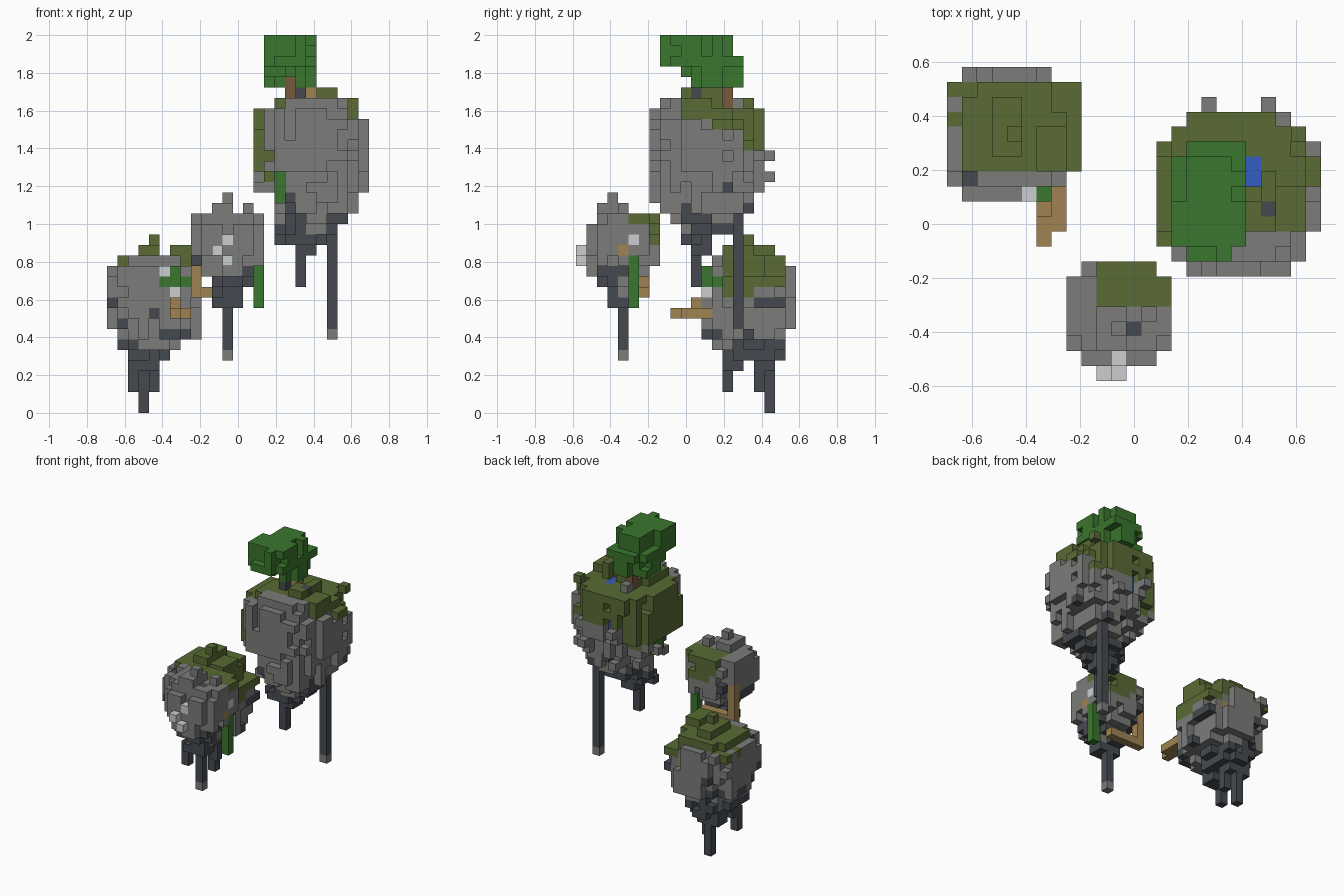
import bpy, bmesh, random
from mathutils import Vector, noise

if "Cube" in bpy.data.objects:
    bpy.data.objects.remove(bpy.data.objects["Cube"], do_unlink=True)

random.seed(7)
UNIT = 1 / 18                      # edge of one block
ORIGIN = Vector((-12.5, -10.5, 0))  # block grid corner, in blocks

COLOURS = {
    "stone": (0.2, 0.2, 0.195),
    "dark_stone": (0.06, 0.068, 0.08),
    "moss": (0.1, 0.147, 0.035),
    "leaf": (0.042, 0.18, 0.027),
    "plank": (0.35, 0.23, 0.085),
    "bark": (0.18, 0.1, 0.045),
    "water": (0.036, 0.11, 0.53),
    "crystal": (0.6, 0.61, 0.62),
}
materials = {}
for name, rgb in COLOURS.items():
    mat = bpy.data.materials.new(name)
    mat.use_nodes = True
    mat.diffuse_color = (*rgb, 1)
    mat.node_tree.nodes["Principled BSDF"].inputs["Base Color"].default_value = (*rgb, 1)
    materials[name] = mat

world = {}   # block position -> (part name, colour name)


def wobble(i, j, k):
    return noise.noise(Vector((i, j, k)) * 0.43 + Vector((3.1, 5.7, 1.3)))


def spans(*axes):
    """Every block in a run; each axis is (start, end) or one index."""
    rx, ry, rz = [range(*a) if isinstance(a, tuple) else range(a, a + 1) for a in axes]
    return [(i, j, k) for i in rx for j in ry for k in rz]


def box(part, colour, *axes):
    for cell in spans(*axes):
        world[cell] = (part, colour)


def carve(*axes):
    for cell in spans(*axes):
        world.pop(cell, None)


def blob(part, colour, layers, top, power, rough):
    """Stack rounded slabs (start level, x0, x1, y0, y1) with ragged columns."""
    ends = [row[0] for row in layers[1:]] + [top]
    column = {}
    for (start, x0, x1, y0, y1), end in zip(layers, ends):
        for i, j, k in spans((x0, x1), (y0, y1), (start, end)):
            bump = column.setdefault((i, j), random.uniform(-rough, rough))
            u = abs(2 * i + 1 - x0 - x1) / (x1 - x0)
            v = abs(2 * j + 1 - y0 - y1) / (y1 - y0)
            if u ** power + v ** power <= 1 + bump + random.uniform(-0.1, 0.1):
                world[i, j, k] = (part, colour)


def paint(part, dark_level, moss_level):
    """Dark undersides, and moss above a level given by position."""
    for (i, j, k), (owner, colour) in list(world.items()):
        if owner != part:
            continue
        w = wobble(i, j, k)
        hanging = (i, j, k - 1) not in world and k < dark_level + 4
        level = moss_level(i, j)
        if k < dark_level + 3 * w or (hanging and w > 0.15):
            world[i, j, k] = (part, "dark_stone")
        elif level is not None and k >= level + w:
            world[i, j, k] = (part, "moss")


# Large island: tapering underside, wide belly, rounded top
blob("large_island", "stone", [
    (15, 18, 20, 11, 13), (16, 16, 21, 10, 13), (17, 16, 22, 10, 15),
    (18, 16, 23, 9, 16), (19, 16, 24, 8, 17), (20, 16, 24, 7, 17),
    (21, 14, 25, 7, 18)], 23, 1.75, 0.25)
blob("large_island", "stone", [(23, 14, 25, 7, 18)], 27, 2.5, 0.15)
blob("large_island", "stone", [
    (27, 14, 25, 7, 18), (28, 14, 24, 7, 18), (29, 16, 24, 8, 14)], 30, 2.1, 0.2)
box("large_island", "stone", 21, (10, 14), 30)
box("large_island", "stone", 20, (10, 12), 30)
box("large_island", "stone", 23, 16, 29)
box("large_island", "stone", 17, 18, 24)
box("large_island", "stone", 21, 18, 22)


def large_moss(i, j):
    if i <= 16:
        return 22 if j >= 9 else None
    if j < 10:
        return None
    if j >= 16:
        return 24.7
    return 26.5 if j >= 13 else 27.3


paint("large_island", 18, large_moss)
carve((14, 17), (7, 13), (20, 23))     # notch that shows the hanging vine
box("large_vine", "leaf", 16, (10, 13), (20, 23))
box("large_island", "stone", 17, 15, 29)
box("large_island", "dark_stone", 21, 11, 30)
box("large_island", "dark_stone", 18, 11, 30)
box("pond", "water", 20, (13, 15), 28)
carve(20, (13, 15), (29, 31))
carve(18, (17, 19), (23, 26))
box("waterfall", "water", 18, 16, (23, 26))
box("large_short_root", "dark_stone", 18, 11, (12, 18))
box("large_long_root", "dark_stone", 21, 15, (8, 19))
box("large_long_root", "stone", 21, 15, 7)

# Tree on the large island
blob("tree_crown", "leaf", [(31, 15, 20, 10, 16)], 33, 1.5, 0.25)
blob("tree_crown", "leaf", [(33, 15, 20, 8, 16)], 34, 2.8, 0.3)
blob("tree_crown", "leaf", [(34, 15, 20, 8, 15)], 36, 1.6, 0.3)
carve((16, 18), (10, 14), 31)
box("tree_trunk", "bark", 17, 14, (28, 33))
box("tree_stump", "plank", 19, 12, 30)

# Middle island
blob("middle_island", "stone", [
    (10, 10, 13, 3, 5), (11, 10, 13, 3, 6), (12, 10, 14, 2, 6),
    (13, 9, 14, 1, 7), (14, 8, 15, 1, 8)], 15, 2, 0.25)
blob("middle_island", "stone", [(15, 8, 15, 1, 8), (18, 8, 15, 2, 8)], 19, 2.8, 0.18)
box("middle_island", "stone", (10, 12), (2, 5), 19)
box("middle_island", "stone", 11, 3, 20)
box("middle_island", "stone", 13, 4, 19)


def middle_moss(i, j):
    if j < 5 or i < 10:
        return None
    return 15.7 if j >= 7 else 17.5


paint("middle_island", 12, middle_moss)
box("middle_island", "dark_stone", 12, 3, 18)
box("middle_root", "dark_stone", 11, 4, (6, 11))
box("middle_root", "stone", 11, 4, 5)
box("middle_vine", "leaf", 14, 5, (10, 15))
carve(11, 1, 17)
for spot in [(10, 0, 15), (11, 0, 14), (11, 1, 16), (14, 5, 16)]:
    box("middle_crystals", "crystal", *spot)
# Broken bridge end under the middle island
carve(8, 7, (14, 16))
box("middle_bridge", "plank", 8, 6, (12, 16))
box("middle_bridge", "plank", (8, 13), 6, 11)
box("middle_bridge", "plank", 14, 4, 15)

# Low island
blob("low_island", "stone", [
    (5, 2, 6, 14, 20), (6, 1, 7, 13, 20), (7, 1, 9, 12, 20),
    (8, 0, 9, 12, 21)], 10, 1.8, 0.25)
blob("low_island", "stone", [(10, 0, 9, 12, 21)], 13, 3, 0.2)
blob("low_island", "stone", [(13, 0, 8, 12, 21), (14, 1, 8, 13, 20)], 15, 2.5, 0.25)
box("low_island", "stone", (3, 5), (15, 19), 15)
box("low_island", "stone", (6, 8), (14, 17), 15)
box("low_island", "stone", 4, 16, 16)


def low_moss(i, j):
    if j < 14 or j > 19 or (i < 1 and j < 17):
        return None
    return 11.2 if i >= 7 else 13


paint("low_island", 6.5, low_moss)
box("low_island", "dark_stone", (1, 3), 13, 13)
box("low_roots", "dark_stone", (2, 5), (14, 16), 4)
box("low_roots", "dark_stone", (2, 5), (17, 19), 4)
box("low_roots", "dark_stone", 2, 14, (2, 4))
box("low_roots", "dark_stone", 4, 17, (2, 4))
box("low_roots", "dark_stone", 3, 18, (0, 4))
box("low_plants", "leaf", (5, 7), 12, 12)
box("low_plants", "leaf", 6, 12, 13)
box("low_plants", "leaf", 7, 13, 12)
box("low_crystals", "crystal", 5, 12, 13)
box("low_crystals", "crystal", 6, 12, 11)
carve(6, 20, (11, 13))
box("low_back_plank", "plank", 6, 19, 11)
# Broken bridge end on the low island
box("low_bridge", "plank", 6, (9, 13), 9)
box("low_bridge", "plank", 7, (10, 13), 9)
box("low_bridge", "plank", 6, 11, 10)

# Turn each part's blocks into one outer skin
SIDES = [Vector(s) for s in ((1, 0, 0), (-1, 0, 0), (0, 1, 0), (0, -1, 0), (0, 0, 1), (0, 0, -1))]
for part in dict.fromkeys(owner for owner, _ in world.values()):
    cells = {c: colour for c, (owner, colour) in world.items() if owner == part}
    slots = list(dict.fromkeys(cells.values()))
    bm = bmesh.new()
    for cell, colour in cells.items():
        centre = Vector(cell) + Vector((0.5, 0.5, 0.5)) + ORIGIN
        for side in SIDES:
            if tuple(int(a + b) for a, b in zip(cell, side)) in cells:
                continue
            a = Vector((side.y, side.z, side.x)) / 2
            b = side.cross(a)
            corners = [centre + side / 2 + o for o in (a + b, b - a, -a - b, a - b)]
            face = bm.faces.new([bm.verts.new(c * UNIT) for c in corners])
            face.material_index = slots.index(colour)
    bmesh.ops.remove_doubles(bm, verts=bm.verts, dist=0.001)
    bmesh.ops.recalc_face_normals(bm, faces=bm.faces)
    mesh = bpy.data.meshes.new(part)
    bm.to_mesh(mesh)
    bm.free()
    for slot in slots:
        mesh.materials.append(materials[slot])
    bpy.context.collection.objects.link(bpy.data.objects.new(part, mesh))
